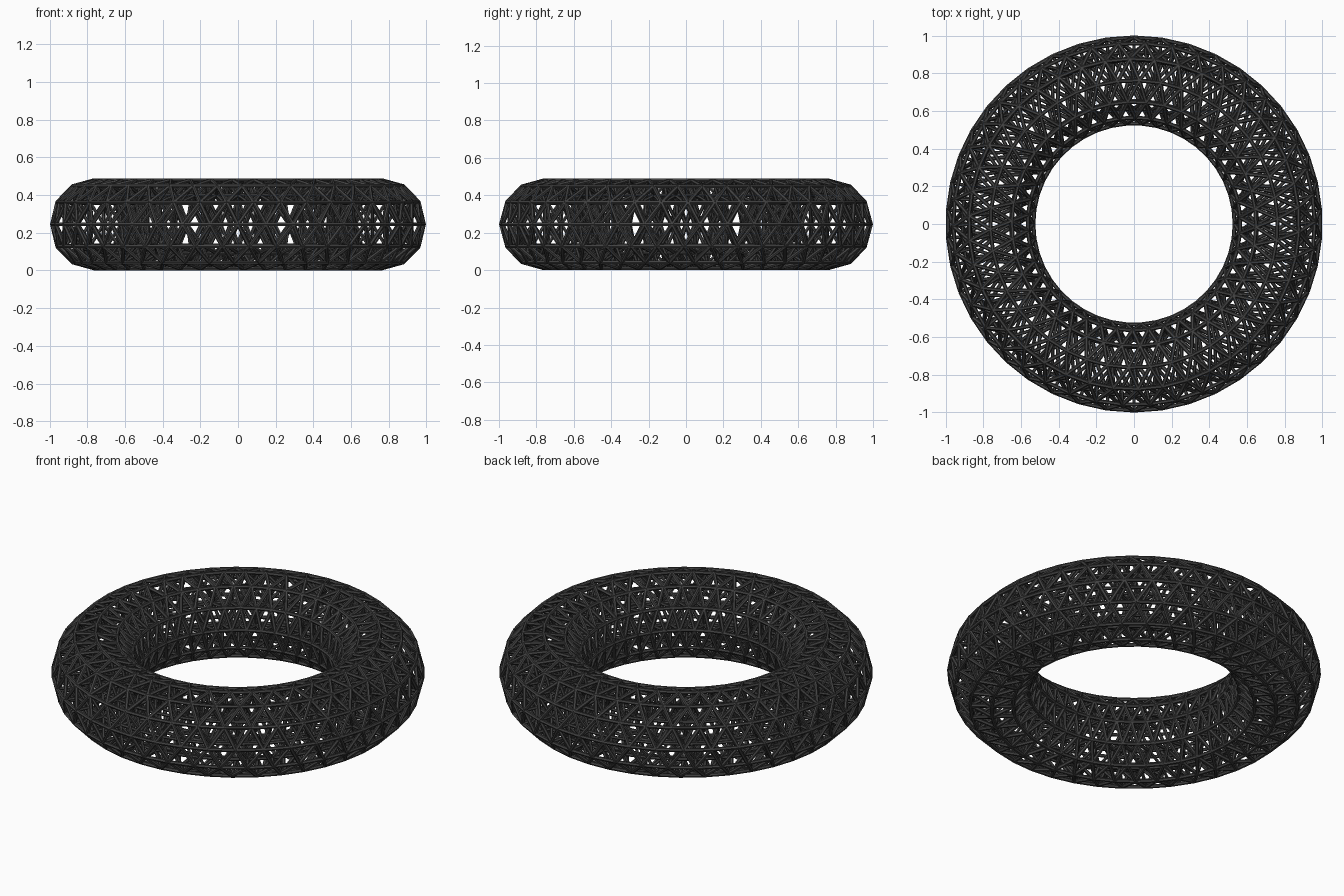
import bpy
import bmesh
from math import sin, cos, pi
from mathutils import Vector, kdtree

cube = bpy.data.objects.get("Cube")
if cube:
    bpy.data.objects.remove(cube)

RING_RADIUS = 0.762
CENTRE_Z = 0.245
COLUMNS = 42
SIDES = 6

# Single dark grey material
grey = bpy.data.materials.new("dark_grey")
grey.use_nodes = True
colour = (0.055, 0.055, 0.055, 1)
grey.diffuse_color = colour
shader = grey.node_tree.nodes["Principled BSDF"]
shader.inputs["Base Color"].default_value = colour
shader.inputs["Roughness"].default_value = 0.6


def lattice(rows, width, height, shift):
    """Triangulated torus grid: returns its joints and the joint pairs."""
    joints, pairs = [], []
    total = round(rows * shift)
    for j in range(rows):
        minor = 2 * pi * j / rows
        radius = RING_RADIUS + width * cos(minor)
        for i in range(COLUMNS):
            major = pi / 2 + 2 * pi * (i + j * shift) / COLUMNS
            joints.append(Vector((radius * cos(major), radius * sin(major),
                                  CENTRE_Z + height * sin(minor))))
            here = j * COLUMNS + i
            pairs.append((here, j * COLUMNS + (i + 1) % COLUMNS))
            # Two diagonals to the next row, closing the seam after the last
            above = (j + 1) % rows
            seam = total if above == 0 else 0
            for step in (0, -1):
                pairs.append((here, above * COLUMNS + (i + step + seam) % COLUMNS))
    return joints, pairs


def add_strut(bm, a, b, radius):
    """Open six-sided tube from a to b."""
    axis = (b - a).normalized()
    helper = Vector((0, 0, 1)) if abs(axis.z) < 0.9 else Vector((1, 0, 0))
    u = axis.cross(helper).normalized()
    v = axis.cross(u)
    ends = []
    for point in (a, b):
        ends.append([bm.verts.new(point + radius * (u * cos(t) + v * sin(t)))
                     for t in (2 * pi * k / SIDES for k in range(SIDES))])
    for k in range(SIDES):
        n = (k + 1) % SIDES
        bm.faces.new((ends[0][k], ends[0][n], ends[1][n], ends[1][k]))
    bm.faces.new(ends[0][::-1])
    bm.faces.new(ends[1])


def build(name, segments, radius):
    bm = bmesh.new()
    for a, b in segments:
        add_strut(bm, a, b, radius)
    mesh = bpy.data.meshes.new(name)
    bm.to_mesh(mesh)
    bm.free()
    mesh.materials.append(grey)
    obj = bpy.data.objects.new(name, mesh)
    bpy.context.collection.objects.link(obj)


# Outer shell and the smaller shell inside it
outer, outer_pairs = lattice(12, 0.228, 0.235, 0.5 + 1 / 12)
inner, inner_pairs = lattice(8, 0.15, 0.155, 0.5)
build("outer_lattice", [(outer[a], outer[b]) for a, b in outer_pairs], 0.0105)
build("inner_lattice", [(inner[a], inner[b]) for a, b in inner_pairs], 0.009)

# Bracing struts from each inner joint to its nearest outer joints
tree = kdtree.KDTree(len(outer))
for index, joint in enumerate(outer):
    tree.insert(joint, index)
tree.balance()
braces = [(joint, near) for joint in inner for near, _, _ in tree.find_n(joint, 3)]
build("bracing_struts", braces, 0.009)
